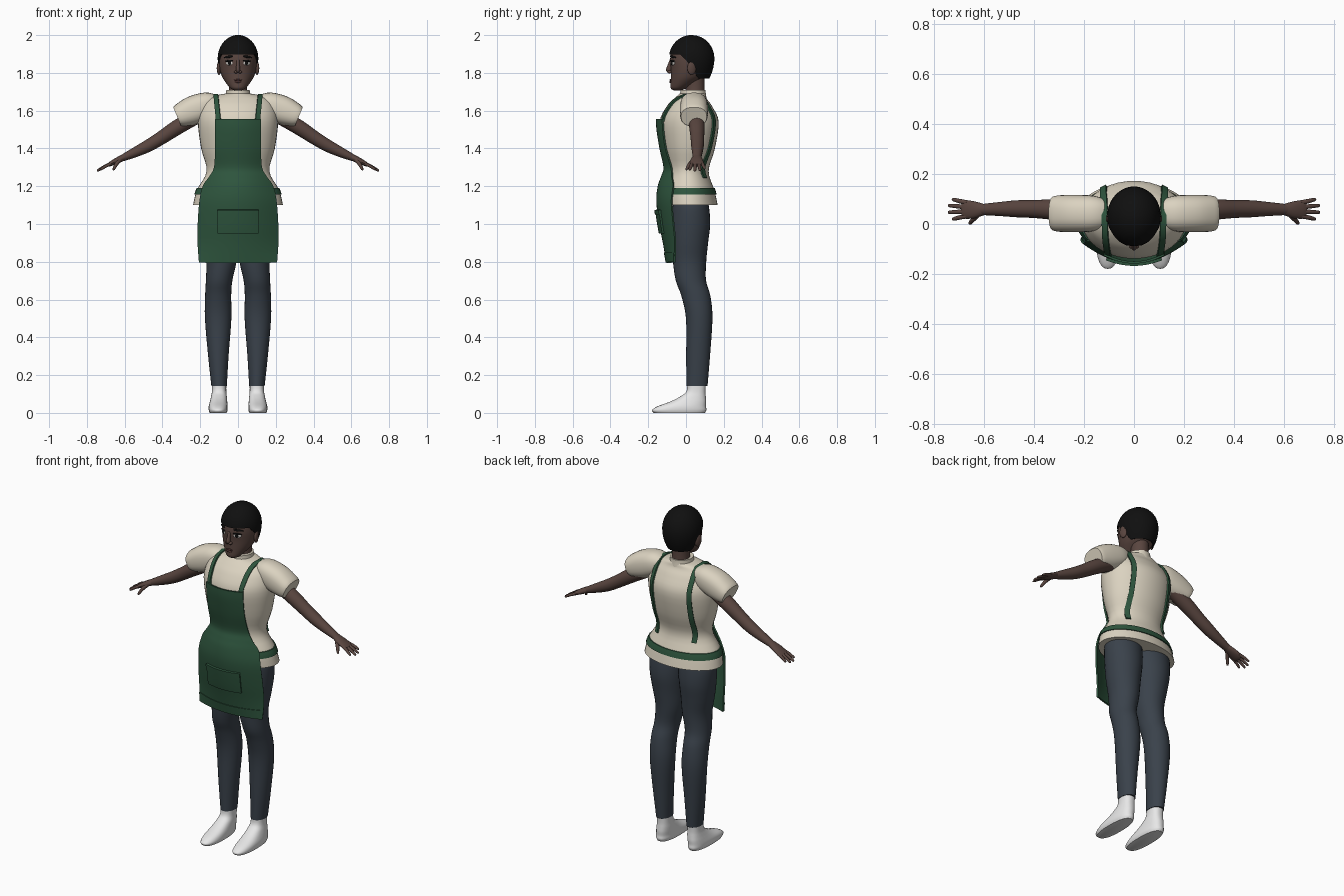
import bpy, bmesh, math
from mathutils import Vector, Matrix

if "Cube" in bpy.data.objects:
    bpy.data.objects.remove(bpy.data.objects["Cube"], do_unlink=True)


def material(name, r, g, b):
    m = bpy.data.materials.new(name)
    m.use_nodes = True
    m.diffuse_color = (r, g, b, 1)
    m.node_tree.nodes["Principled BSDF"].inputs["Base Color"].default_value = (r, g, b, 1)
    return m


SKIN = material("dark brown skin", .1, .06, .05)
LIP = material("muted lip", .09, .04, .037)
HAIR = material("black hair", .005, .005, .005)
SHIRT = material("cream cloth", .71, .65, .53)
GREEN = material("green cloth", .027, .09, .047)
DENIM = material("slate denim", .042, .054, .07)
SOCK = material("white sock", .8, .8, .8)
EYE = material("eye white", .6, .58, .55)


def finish(name, bm, mat, thickness=0):
    """Turn a bmesh into a smooth object, with optional cloth thickness."""
    bmesh.ops.recalc_face_normals(bm, faces=bm.faces)
    mesh = bpy.data.meshes.new(name)
    bm.to_mesh(mesh)
    bm.free()
    mesh.materials.append(mat)
    for p in mesh.polygons:
        p.use_smooth = True
    mesh.set_sharp_from_angle(angle=math.radians(50))
    ob = bpy.data.objects.new(name, mesh)
    bpy.context.collection.objects.link(ob)
    if thickness:
        solid = ob.modifiers.new("thickness", "SOLIDIFY")
        solid.thickness, solid.offset = thickness, 0
        split = ob.modifiers.new("crisp rim", "EDGE_SPLIT")
        split.split_angle = math.radians(50)
    return ob


def spline(rows, k=4):
    """Resample rows of numbers with a smooth curve through each of them."""
    out, last = [], len(rows) - 1
    for i in range(last):
        quad = zip(rows[max(i - 1, 0)], rows[i], rows[i + 1], rows[min(i + 2, last)])
        quad = list(quad)
        for j in range(k):
            t = j / k
            out.append([b + t / 2 * (c - a + t * (2 * a - 5 * b + 4 * c - d + t * (3 * (b - c) + d - a)))
                        for a, b, c, d in quad])
    return out + [list(rows[-1])]


def tube(name, rows, mat, side=1, flat=False, power=2, n=28):
    """Loft ellipses; each row is x, y, z, in-plane radius, y radius."""
    rows = spline(rows)
    centres = [Vector((r[0] * side, r[1], r[2])) for r in rows]
    bm, rings = bmesh.new(), []
    for i, r in enumerate(rows):
        way = centres[min(i + 1, len(rows) - 1)] - centres[max(i - 1, 0)]
        across = Vector((1, 0, 0)) if flat else Vector((0, 1, 0)).cross(way).normalized()
        depth = Vector((0, 1, 0)) if flat else way.cross(across).normalized()
        ring = []
        for j in range(n):
            c, s = math.cos(math.tau * j / n), math.sin(math.tau * j / n)
            c, s = (math.copysign(abs(v) ** (2 / power), v) for v in (c, s))
            ring.append(bm.verts.new(centres[i] + across * c * r[3] + depth * s * r[4]))
        rings.append(ring)
    for a, b in zip(rings, rings[1:]):
        for j in range(n):
            bm.faces.new((a[j], a[j - 1], b[j - 1], b[j]))
    bm.faces.new(rings[0])
    bm.faces.new(rings[-1])
    return finish(name, bm, mat)


def sheet(name, grid, mat, thickness):
    """Cloth from a grid of points."""
    bm = bmesh.new()
    vs = [[bm.verts.new(p) for p in row] for row in grid]
    for a, b in zip(vs, vs[1:]):
        for j in range(len(a) - 1):
            bm.faces.new((a[j], a[j + 1], b[j + 1], b[j]))
    bmesh.ops.remove_doubles(bm, verts=bm.verts, dist=.00001)
    return finish(name, bm, mat, thickness)


def at(rows, z):
    """Interpolate a profile, whose first column is height."""
    for a, b in zip(rows, rows[1:]):
        if a[0] <= z <= b[0]:
            t = (z - a[0]) / (b[0] - a[0])
            return [u + (v - u) * t for u, v in zip(a, b)]
    return rows[0] if z < rows[0][0] else rows[-1]


def surface(rows, x, z, face):
    _, y, rx, ry = at(rows, z)
    return y + face * ry * math.sqrt(max(0, 1 - (x / rx) ** 2))


def upright(name, profile, mat, power=2):
    return tube(name, [(0, y, z, rx, ry) for z, y, rx, ry in profile], mat, flat=True, power=power, n=40)


# Shirt body and collar: height, centre y, half width, half depth
body = [(1.10, .02, .238, .148), (1.18, .012, .218, .138), (1.28, .01, .166, .11),
        (1.4, .015, .195, .138), (1.54, .017, .212, .156), (1.62, .018, .195, .122),
        (1.66, .022, .165, .09), (1.68, .03, .12, .075), (1.69, .035, .07, .068)]
upright("shirt", body, SHIRT)
BODY = spline(body)
upright("collar", [(1.65, .037, .072, .074), (1.69, .037, .064, .068), (1.71, .037, .062, .067)], SHIRT)
upright("waist_belt", [(z, at(BODY, z)[1], at(BODY, z)[2] + .006, at(BODY, z)[3] + .006)
                       for z in (1.155, 1.172, 1.19)], GREEN)

# Apron: height, half width, middle y, edge y
APRON = spline([(.795, .205, -.1, -.06), (.9, .212, -.118, -.056), (1.0, .211, -.138, -.065),
                (1.12, .202, -.153, -.075), (1.2, .184, -.145, -.066), (1.25, .15, -.128, -.073),
                (1.3, .125, -.115, -.077), (1.4, .12, -.136, -.106), (1.5, .12, -.152, -.12),
                (1.555, .12, -.154, -.122)])


def apron_point(x, z, lift=0):
    _, w, mid, edge = at(APRON, z)
    return (x, mid + (edge - mid) * (x / w) ** 2 - lift, z)


steps = [i / 10 for i in range(-10, 11)]
sheet("apron", [[apron_point(r[1] * s, r[0]) for s in steps] for r in APRON], GREEN, .009)
sheet("apron_hem", [[apron_point(at(APRON, z)[1] * s, z, .003) for s in steps]
                    for z in (.798, .825, .85)], GREEN, .01)
sheet("pocket", [[apron_point(.108 * s, .95 + .0125 * i, .009) for s in steps]
                 for i in range(11)], GREEN, .012)
sheet("pocket_band", [[apron_point(.11 * s, 1.05 + .0125 * i, .014) for s in steps]
                      for i in range(3)], GREEN, .01)

# Legs, feet, sleeves, arms and hands
leg = [(.1, .058, .143, .041, .056), (.104, .064, .3, .054, .063), (.105, .07, .5, .07, .07),
       (.105, .052, .62, .069, .077), (.1, .026, .7, .07, .08), (.088, .019, .8, .08, .088),
       (.093, .021, .9, .093, .096), (.096, .026, 1.0, .104, .102), (.096, .025, 1.1, .108, .095),
       (.09, .02, 1.16, .09, .08)]
foot = [(.105, -.035, 0, .045, .135), (.105, -.036, .015, .05, .144), (.105, -.022, .035, .05, .128),
        (.103, .012, .06, .046, .095), (.101, .036, .085, .042, .069), (.1, .053, .115, .038, .05),
        (.1, .056, .17, .038, .05)]
sleeve = [(.11, .042, 1.637, .045, .055), (.16, .042, 1.63, .068, .071), (.235, .042, 1.603, .076, .075),
          (.3, .042, 1.577, .064, .073), (.322, .042, 1.568, .054, .068)]
arm = [(.22, .055, 1.57, .04, .042), (.32, .058, 1.513, .04, .041), (.4, .06, 1.46, .036, .036),
       (.47, .061, 1.417, .033, .034), (.54, .06, 1.382, .027, .028), (.61, .058, 1.35, .018, .022)]
palm = [(.6, .058, 1.355, .018, .022), (.64, .057, 1.336, .016, .034), (.675, .058, 1.318, .012, .037),
        (.69, .058, 1.311, .008, .034)]
# base y, tip x, tip y, tip z
fingers = {"index": (.032, .73, .02, 1.287), "middle": (.05, .746, .047, 1.281),
           "ring": (.068, .745, .074, 1.283), "little": (.086, .73, .098, 1.292)}

for side, label in ((1, "left_"), (-1, "right_")):
    tube(label + "trouser_leg", leg, DENIM, side, flat=True)
    tube(label + "sock", foot, SOCK, side, flat=True, power=2.4)
    tube(label + "puff_sleeve", sleeve, SHIRT, side, power=2.4)
    tube(label + "arm", arm, SKIN, side)
    tube(label + "palm", palm, SKIN, side, n=16)
    for finger, (y, tx, ty, tz) in fingers.items():
        tube(label + finger + "_finger", [(.67, y, 1.32, .009, .01),
             ((.67 + tx) / 2, (y + ty) / 2, (1.325 + tz) / 2, .008, .009),
             (tx - .006, ty, tz + .003, .006, .007), (tx, ty, tz, .002, .002)], SKIN, side, n=10)
    tube(label + "thumb", [(.62, .045, 1.345, .011, .012), (.643, .02, 1.318, .01, .01),
                           (.657, .004, 1.292, .007, .007), (.66, .001, 1.284, .002, .002)], SKIN, side, n=10)

    # Shoulder strap: up the front, over the top and down the back
    heights = [(1.54 + .014 * i, -1) for i in range(11)] + [(1.68 - .022 * i, 1) for i in range(21)]
    strap = []
    for i, (z, face) in enumerate(heights):
        mid = .103 + .02 * min(1, i / 14)
        strap.append([(side * x, surface(BODY, x, z, face) + face * .005, z + .004)
                      for x in (mid - .012, mid, mid + .012)])
    sheet(label + "strap", strap, GREEN, .009)

# Head and neck
head = [(1.708, -.045, .022, .022), (1.72, -.038, .042, .043), (1.75, -.012, .066, .069),
        (1.78, .01, .084, .09), (1.82, .025, .096, .105), (1.87, .03, .1, .114),
        (1.92, .03, .094, .105), (1.95, .03, .072, .08), (1.975, .03, .03, .03)]
upright("head", head, SKIN)
HEAD = spline(head)
upright("neck", [(1.66, .045, .055, .055), (1.72, .048, .048, .05), (1.8, .045, .05, .052)], SKIN)


def blob(name, place, size, mat, turn=0, tilt=0):
    bm = bmesh.new()
    bmesh.ops.create_uvsphere(bm, u_segments=20, v_segments=12, radius=1)
    bm.transform(Matrix.Translation(place) @ Matrix.Rotation(turn, 4, "Z")
                 @ Matrix.Rotation(tilt, 4, "Y") @ Matrix.Diagonal((*size, 1)))
    return finish(name, bm, mat)


def face_plate(name, x, z, w, h, mat, lift=0, tilt=0):
    """Thin oval lying on the face."""
    _, yc, rx, ry = at(HEAD, z)
    y = surface(HEAD, x, z, -1)
    blob(name, (x, y - lift, z), (w, .0045, h), mat, math.atan2(x / rx ** 2, (yc - y) / ry ** 2), tilt)


# Face
for side, label in ((1, "left_"), (-1, "right_")):
    face_plate(label + "eye", side * .046, 1.852, .021, .012, EYE)
    face_plate(label + "iris", side * .044, 1.852, .01, .0115, HAIR, .0025)
    face_plate(label + "lash", side * .047, 1.864, .025, .005, HAIR, .002, side * .1)
    face_plate(label + "brow", side * .05, 1.885, .029, .006, HAIR, .002, side * .12)
    blob(label + "ear", (side * .1, .03, 1.825), (.011, .024, .036), SKIN, side * .3)
    blob(label + "nostril", (side * .011, -.087, 1.805), (.01, .012, .008), SKIN)
tube("nose", [(0, -.078, 1.87, .008, .008), (0, -.086, 1.84, .009, .012), (0, -.092, 1.815, .012, .014),
              (0, -.087, 1.802, .009, .01)], SKIN, flat=True, n=16)
face_plate("upper_lip", 0, 1.762, .022, .005, LIP, .002)
face_plate("lower_lip", 0, 1.753, .018, .006, LIP, .003)


# Cropped hair, with a hairline that drops behind the ears
def hairline(c):
    if c > .1:
        return 1.85 + .05 * min(1, (c - .1) / .4)
    return 1.85 - .075 * min(1, max(0, (-c - .05) / .25))


locks = []
for j in range(49):
    a = math.tau * j / 48
    end = math.acos((hairline(math.cos(a)) - 1.88) / .12)
    column = []
    for i in range(13):
        phi = end * i / 12
        r = math.sin(phi) if phi < math.pi / 2 else 1 - .3 * math.cos(phi) ** 2
        column.append((.104 * r * math.sin(a), .03 - .117 * r * math.cos(a), 1.877 + .12 * math.cos(phi)))
    locks.append(column)
sheet("cropped_hair", locks, HAIR, .007)
